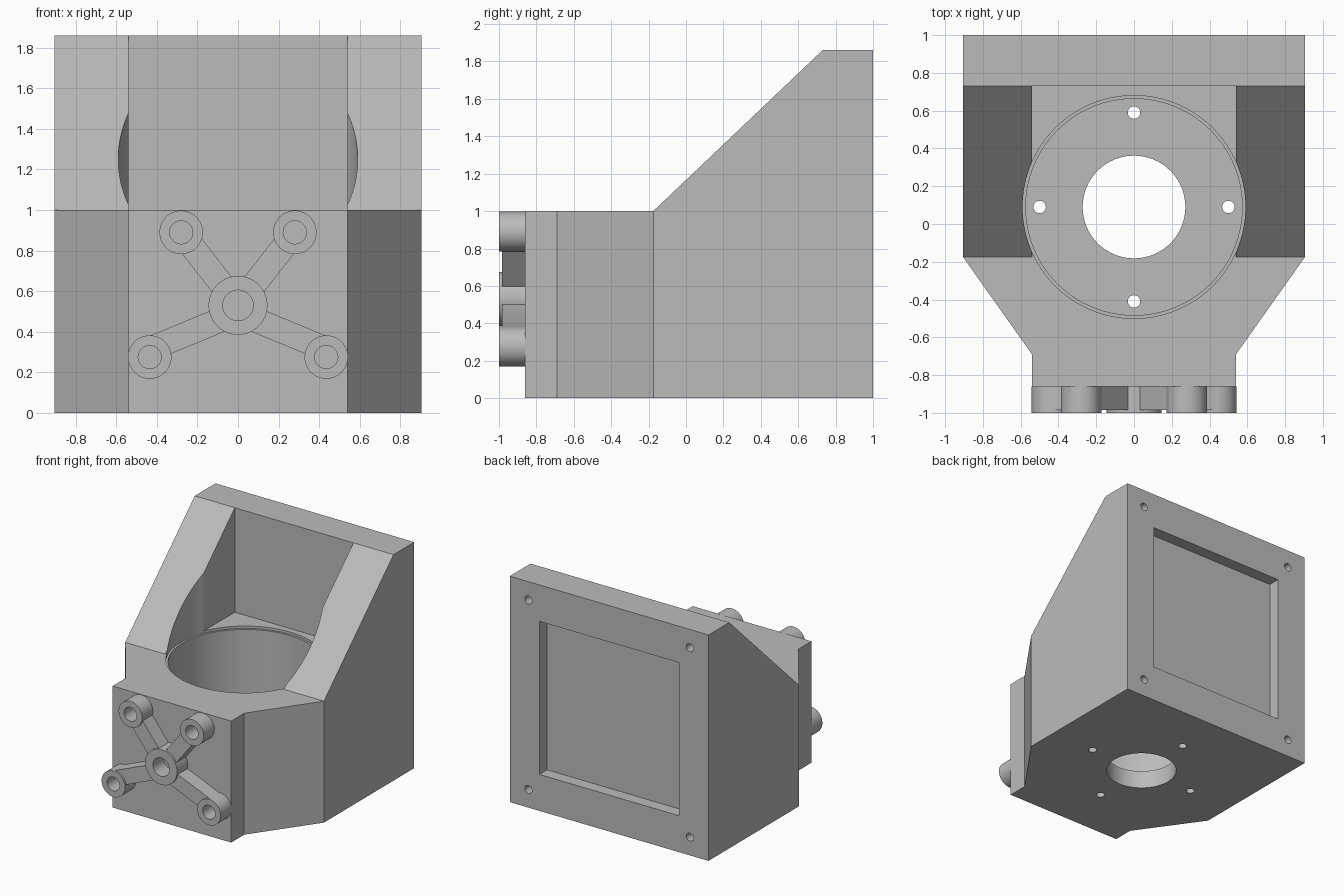
import bpy, bmesh, math
from mathutils import Vector

cube = bpy.data.objects.get("Cube")
if cube:
    bpy.data.objects.remove(cube, do_unlink=True)

grey = bpy.data.materials.new("plain grey")
grey.use_nodes = True
GREY = (0.5, 0.5, 0.5, 1)
grey.diffuse_color = GREY
grey.node_tree.nodes["Principled BSDF"].inputs["Base Color"].default_value = GREY

AXES = {"X": lambda u, v, w: (w, u, v),
        "Y": lambda u, v, w: (u, w, v),
        "Z": lambda u, v, w: (u, v, w)}


def prism(name, points, low, high, axis):
    """Extrude a flat outline between two positions along an axis."""
    bm = bmesh.new()
    face = bm.faces.new([bm.verts.new(AXES[axis](u, v, low)) for u, v in points])
    new = bmesh.ops.extrude_face_region(bm, geom=[face])["geom"]
    shift = Vector(AXES[axis](0, 0, high - low))
    bmesh.ops.translate(bm, vec=shift, verts=[g for g in new if isinstance(g, bmesh.types.BMVert)])
    bmesh.ops.recalc_face_normals(bm, faces=bm.faces)
    mesh = bpy.data.meshes.new(name)
    bm.to_mesh(mesh)
    bm.free()
    mesh.materials.append(grey)
    obj = bpy.data.objects.new(name, mesh)
    bpy.context.collection.objects.link(obj)
    return obj


def circle(u, v, radius, sides=64):
    return [(u + radius * math.cos(math.tau * i / sides),
             v + radius * math.sin(math.tau * i / sides)) for i in range(sides)]


def rect(u0, u1, v0, v1):
    return [(u0, v0), (u1, v0), (u1, v1), (u0, v1)]


def strip(a, b, half):
    """Outline of a straight bar from a to b."""
    a, b = Vector(a), Vector(b)
    n = (b - a).orthogonal().normalized() * half
    return [a + n, b + n, b - n, a - n]


def combine(target, other, operation):
    other.hide_render = True
    mod = target.modifiers.new("cut", "BOOLEAN")
    mod.operation = operation
    mod.solver = "EXACT"
    mod.object = other
    bpy.ops.object.select_all(action="DESELECT")
    bpy.context.view_layer.objects.active = target
    target.select_set(True)
    bpy.ops.object.modifier_apply(modifier=mod.name)
    bpy.data.objects.remove(other, do_unlink=True)


def cut(target, *args):
    combine(target, prism("cutter", *args), "DIFFERENCE")


# Housing block with tapered front
half_outline = [(0.905, 1), (0.905, -0.175), (0.54, -0.69), (0.54, -0.86)]
outline = half_outline + [(-x, y) for x, y in reversed(half_outline)]
housing = prism("housing", outline, 0, 1.86, "Z")

# Sloped side walls and the open space between them
slope = 0.86 / 0.905
cut(housing, [(-2, 1), (-0.175, 1), (0.83, 1 + slope * 1.005), (0.83, 3), (-2, 3)], -2, 2, "X")
cut(housing, rect(-0.54, 0.54, 1, 3), -0.5, 0.73, "Y")

# Round well with a thin rim step, and its floor holes
CY = 0.09
cut(housing, circle(0, CY, 0.59, 128), 0.98, 3, "Z")
cut(housing, circle(0, CY, 0.573, 128), 0.15, 1.5, "Z")
cut(housing, circle(0, CY, 0.272), -0.5, 0.5, "Z")
for dx, dy in ((0.5, 0), (-0.5, 0), (0, 0.5), (0, -0.5)):
    cut(housing, circle(dx, CY + dy, 0.033, 24), -0.5, 0.5, "Z")

# Square recess and corner screw holes in the back
cut(housing, rect(-0.635, 0.635, 0.3, 1.56), 0.9, 1.5, "Y")
for x in (-0.735, 0.735):
    for z in (0.15, 1.71):
        cut(housing, circle(x, z, 0.033, 24), 0.8, 1.5, "Y")

# Front bracket: hub, four arms and four bosses
PLATE = -0.86
bracket = prism("front_bracket", circle(0, 0.53, 0.145), -1, PLATE, "Y")
bores = [(0, 0.53, 0.075)]
for side in (-1, 1):
    for x, z, start, end in ((0.28, 0.89, 0.53, 0.89), (0.435, 0.275, 0.494, 0.314)):
        x *= side
        arm = prism("arm", strip((0, start), (x, end), 0.061), -0.985, PLATE, "Y")
        combine(bracket, arm, "UNION")
        combine(bracket, prism("boss", circle(x, z, 0.107), -1, PLATE, "Y"), "UNION")
        bores.append((x, z, 0.057))
for x, z, r in bores:
    cut(bracket, circle(x, z, r, 48), -1.2, -0.7, "Y")

# Smooth round walls, keep hard edges
for obj in (housing, bracket):
    bpy.ops.object.select_all(action="DESELECT")
    bpy.context.view_layer.objects.active = obj
    obj.select_set(True)
    bpy.ops.object.shade_smooth_by_angle(angle=math.radians(30))
